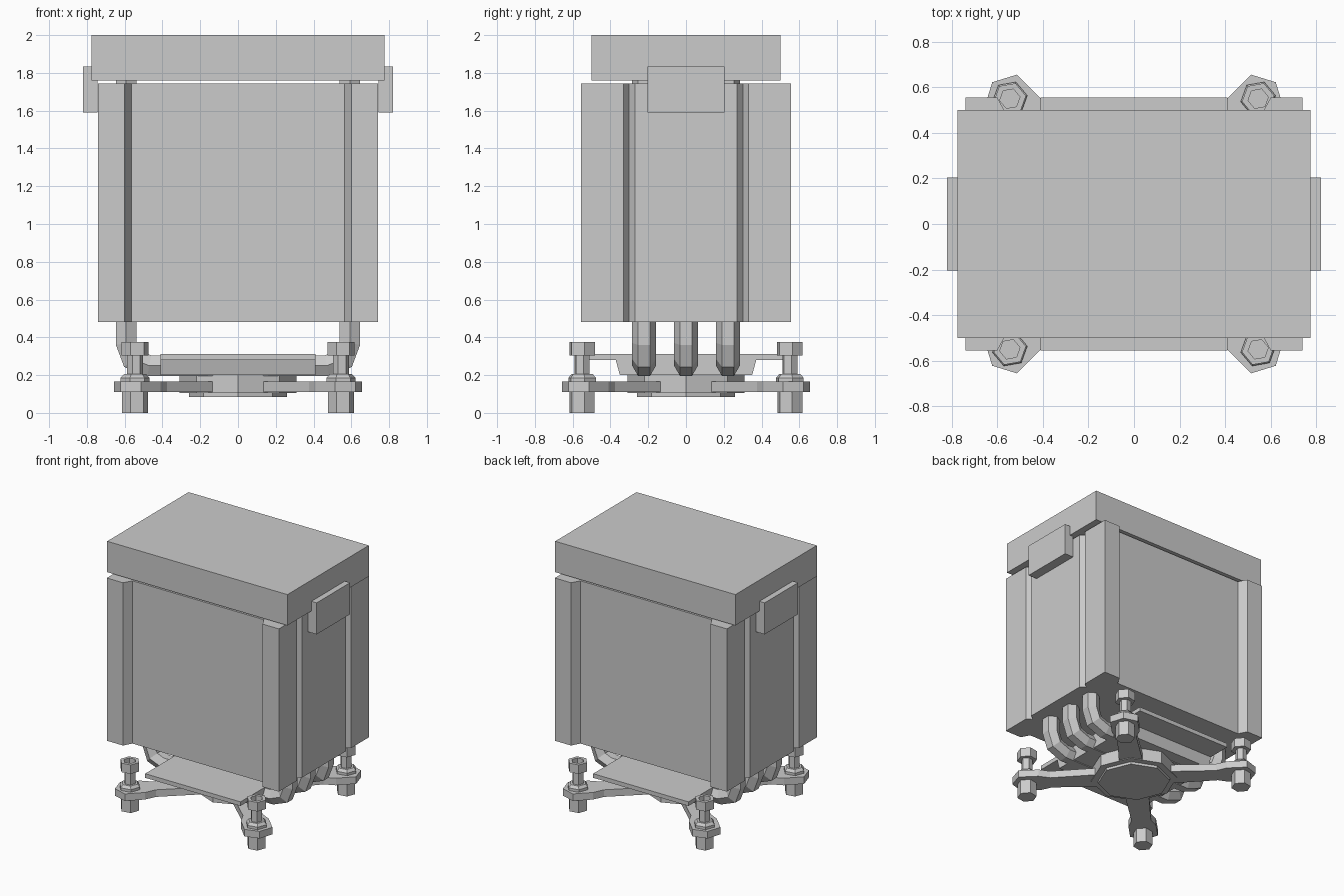
import bpy, bmesh, math
from mathutils import Vector, Matrix

cube = bpy.data.objects.get("Cube")
if cube:
    bpy.data.objects.remove(cube)

metal = bpy.data.materials.new("light_grey_metal")
metal.use_nodes = True
GREY = (0.6, 0.6, 0.6, 1)
metal.diffuse_color = GREY
metal.node_tree.nodes["Principled BSDF"].inputs["Base Color"].default_value = GREY


def finish(name, bm):
    bmesh.ops.recalc_face_normals(bm, faces=bm.faces)
    mesh = bpy.data.meshes.new(name)
    bm.to_mesh(mesh)
    bm.free()
    mesh.materials.append(metal)
    obj = bpy.data.objects.new(name, mesh)
    bpy.context.collection.objects.link(obj)
    return obj


def loft(name, rings, caps=True):
    """Skin a list of equal-length point rings, closing both ends."""
    bm = bmesh.new()
    rows = [[bm.verts.new(p) for p in ring] for ring in rings]
    n = len(rows[0])
    for a, b in zip(rows, rows[1:]):
        for i in range(n):
            j = (i + 1) % n
            bm.faces.new((a[i], a[j], b[j], b[i]))
    if caps:
        bm.faces.new(rows[0])
        bm.faces.new(rows[-1])
    return finish(name, bm)


def prism(name, outline, z0, z1):
    return loft(name, [[(x, y, z) for x, y in outline] for z in (z0, z1)])


def box(name, x0, x1, y0, y1, z0, z1):
    return prism(name, [(x0, y0), (x1, y0), (x1, y1), (x0, y1)], z0, z1)


def ring(r, z, n, centre=(0, 0), turn=0):
    return [(centre[0] + r * math.cos(turn + math.tau * i / n),
             centre[1] + r * math.sin(turn + math.tau * i / n), z) for i in range(n)]


def place_corners(name):
    return [(f"{name}_{fy}_{fx}", sx, sy) for fy, sy in (("front", -1), ("back", 1))
            for fx, sx in (("right", -1), ("left", 1))]


# Fin stack: corner posts, recessed front and back, V grooves in the sides
quarter = [(0.74, 0), (0.74, 0.27), (0.70, 0.302), (0.74, 0.33),
           (0.74, 0.555), (0.60, 0.555), (0.565, 0.49)]
half = quarter + [(-x, y) for x, y in reversed(quarter)]
outline = half + [(x, -y) for x, y in reversed(half) if y > 0]
prism("fin_stack", outline, 0.48, 1.745)

# Top cover with side clips
box("top_cover", -0.775, 0.775, -0.5, 0.5, 1.76, 2.0)
box("right_clip", -0.82, -0.745, -0.205, 0.205, 1.59, 1.835)
box("left_clip", 0.745, 0.82, -0.205, 0.205, 1.59, 1.835)

# Heat pipes: hexagonal tubes bent up from the base into the cover
path = [(0, 0.25), (0.47, 0.25), (0.56, 0.285), (0.592, 0.37), (0.592, 1.78)]
for side, sx in (("right", -1), ("left", 1)):
    for k in (-1, 0, 1):
        rings = []
        for i, (px, pz) in enumerate(path):
            a = Vector(path[max(i - 1, 0)])
            p = Vector((px, pz))
            b = Vector(path[min(i + 1, len(path) - 1)])
            d1 = (p - a).normalized() if i else (b - p).normalized()
            d2 = (b - p).normalized() if i < len(path) - 1 else d1
            t = (d1 + d2).normalized()
            stretch = 1 / t.dot(d1)
            normal = Vector((-t.y, t.x)) * stretch
            rings.append([(sx * (px + normal.x * v), k * 0.222 + u, pz + normal.y * v)
                          for u, v, _ in ring(0.063, 0, 6)])
        loft(f"heat_pipe_{side}_{k + 2}", rings)

# Upper base plate: tapered block with thin wings to front and back
wing = [(-0.35, 0.2), (0.35, 0.2), (0.372, 0.28), (0.555, 0.28),
        (0.555, 0.312), (-0.555, 0.312), (-0.555, 0.28), (-0.372, 0.28)]
loft("base_plate", [[(x, y, z) for y, z in wing] for x in (-0.41, 0.41)])

# Octagonal contact hub with a raised underside
loft("base_hub", [ring(r, z, 8) for r, z in
                  ((0.26, 0.085), (0.26, 0.105), (0.31, 0.105), (0.31, 0.2))])

# Diagonal mounting arms with pointed ends
arm_side = [(0.27, 0.085), (0.6, 0.07), (0.682, 0.1), (0.827, 0.1)]
arm = arm_side + [(0.88, 0)] + [(u, -v) for u, v in reversed(arm_side)]
for name, sx, sy in place_corners("mounting_arm"):
    h = math.sqrt(0.5)
    prism(name, [(sx * h * (u - v), sy * h * (u + v)) for u, v in arm], 0.11, 0.165)

# Screws: foot, washer, shaft and socket head
for name, sx, sy in place_corners("screw"):
    c = (sx * 0.545, sy * 0.55)
    profile = [(0.07, 0), (0.07, 0.165), (0.078, 0.165), (0.078, 0.185), (0.06, 0.205),
               (0.042, 0.205), (0.042, 0.305), (0.072, 0.305), (0.072, 0.375),
               (0.045, 0.375), (0.045, 0.335)]
    loft(name, [ring(r, z, 6, c, math.radians(10)) for r, z in profile])
